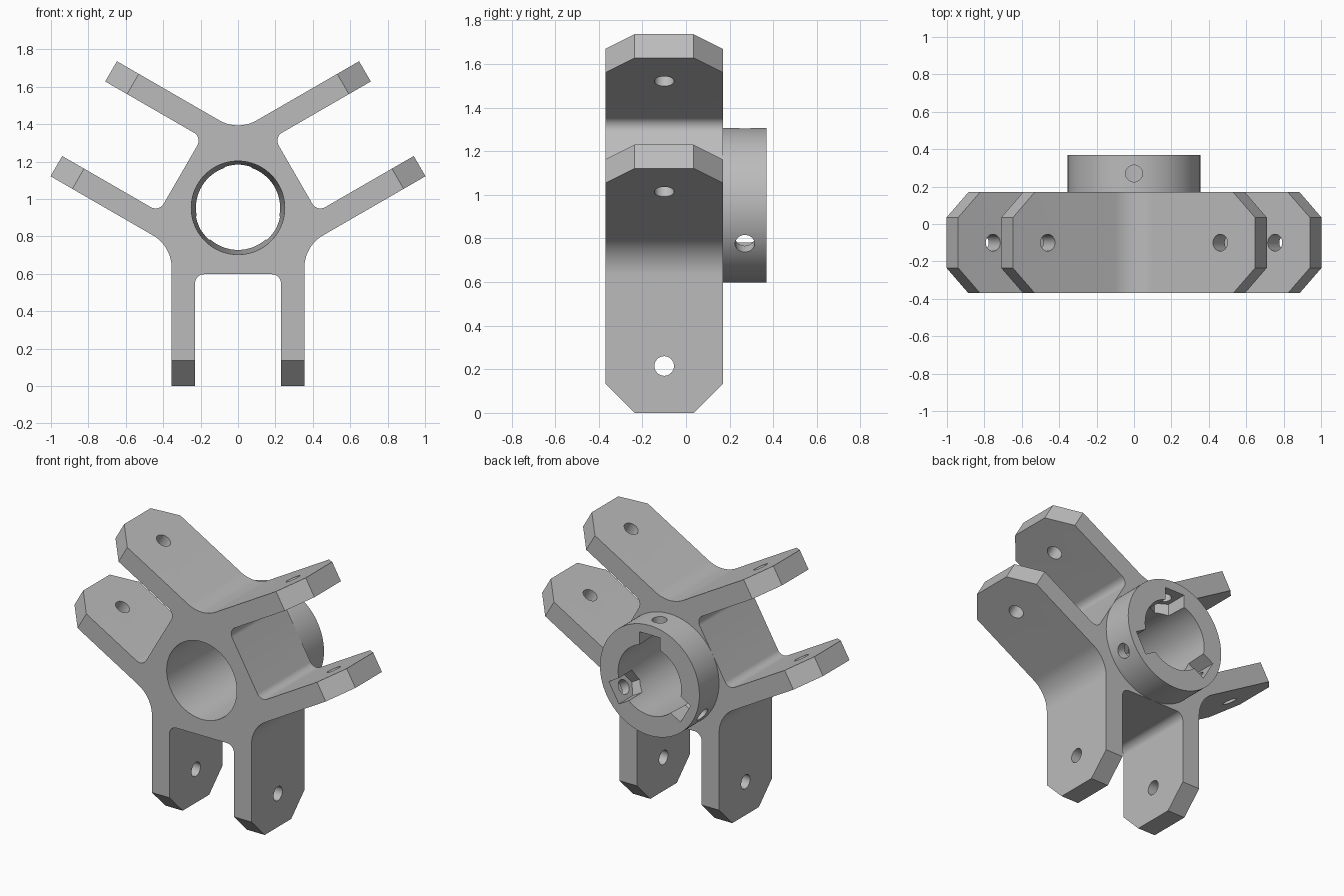
import bpy, bmesh, math
from mathutils import Matrix, Vector

if "Cube" in bpy.data.objects:
    bpy.data.objects.remove(bpy.data.objects["Cube"])

HUB_Z = 0.9525          # height of the hub axis
Y0, Y1, Y2 = -0.37, 0.17, 0.37   # front, back of arms, back of collar
OUT, INN = 0.355, 0.23  # outer / inner offset of each arm pair

# Sketch planes: columns give the world direction of (u, v, extrusion)
FRONT = Matrix(((1, 0, 0, 0), (0, 0, 1, 0), (0, 1, 0, 0), (0, 0, 0, 1)))  # x,z -> along y
SIDE = Matrix(((0, 0, 1, 0), (1, 0, 0, 0), (0, 1, 0, 0), (0, 0, 0, 1)))   # y,z -> along x
PLAN = Matrix.Identity(4)                                                 # x,y -> along z


def loft(name, pts_a, pts_b, a, b, plane, turn=0.0):
    """Solid between two outlines, turned about the hub axis."""
    m = Matrix.Translation((0, 0, HUB_Z)) @ Matrix.Rotation(turn, 4, 'Y') @ plane
    bm = bmesh.new()
    lo = [bm.verts.new(m @ Vector((u, v, a))) for u, v in pts_a]
    hi = [bm.verts.new(m @ Vector((u, v, b))) for u, v in pts_b]
    bm.faces.new(lo)
    bm.faces.new(hi)
    n = len(lo)
    for i in range(n):
        j = (i + 1) % n
        bm.faces.new((lo[i], lo[j], hi[j], hi[i]))
    bmesh.ops.recalc_face_normals(bm, faces=bm.faces)
    me = bpy.data.meshes.new(name)
    bm.to_mesh(me)
    bm.free()
    ob = bpy.data.objects.new(name, me)
    bpy.context.collection.objects.link(ob)
    return ob


def prism(name, pts, a, b, plane, turn=0.0):
    return loft(name, pts, pts, a, b, plane, turn)


def circle(r, n, cu=0.0, cv=0.0):
    return [(cu + r * math.cos(2 * math.pi * i / n),
             cv + r * math.sin(2 * math.pi * i / n)) for i in range(n)]


def fillet(p, c, q, r, n=10):
    """Arc points rounding corner c between p and q."""
    p, c, q = Vector(p), Vector(c), Vector(q)
    d1, d2 = (p - c).normalized(), (q - c).normalized()
    half = d1.angle(d2) / 2
    o = c + (d1 + d2).normalized() * r / math.sin(half)
    s = (c + d1 * r / math.tan(half) - o).normalized()
    e = (c + d2 * r / math.tan(half) - o).normalized()
    return [o + s.lerp(e, i / n).normalized() * r for i in range(n + 1)]


def combine(target, other, operation):
    mod = target.modifiers.new("cut", 'BOOLEAN')
    mod.operation, mod.solver, mod.object = operation, 'EXACT', other
    bpy.context.view_layer.objects.active = target
    bpy.ops.object.modifier_apply(modifier=mod.name)
    bpy.data.objects.remove(other, do_unlink=True)


# Body outline: one pair of arms, repeated three times
L = HUB_Z
crotch = (OUT, -OUT * math.tan(math.radians(30)))
after = Vector(crotch) + Vector((math.cos(math.radians(30)), math.sin(math.radians(30))))
sector = [Vector((-OUT, -L)), Vector((-INN, -L))]
sector += fillet((-INN, -L), (-INN, -OUT), (INN, -OUT), 0.05)
sector += fillet((-INN, -OUT), (INN, -OUT), (INN, -L), 0.05)
sector += [Vector((INN, -L)), Vector((OUT, -L))]
sector += fillet((OUT, -L), crotch, after, 0.2, 14)
outline = []
for k in range(3):
    c, s = math.cos(math.radians(120 * k)), math.sin(math.radians(120 * k))
    outline += [(c * x - s * z, s * x + c * z) for x, z in sector]
body = prism("six_arm_hub", outline, Y0, Y1, FRONT)

# Round collar on the back
combine(body, prism("collar", circle(0.3545, 128), Y1 - 0.05, Y2, FRONT), 'UNION')

# Tapered bore through the hub
combine(body, loft("bore", circle(0.2503, 96), circle(0.2247, 96),
                   Y0 - 0.01, Y2 + 0.01, FRONT), 'DIFFERENCE')

mid = (Y0 + Y1) / 2
w = 0.072
for k in range(3):
    t = math.radians(120 * k)
    # Chamfered arm tips
    for s in (-1, 1):
        edge = 0.27
        tri = [(mid + s * (edge - 0.165), -L - 0.03),
               (mid + s * (edge + 0.03), -L + 0.165),
               (mid + s * (edge + 0.03), -L - 0.03)]
        combine(body, prism("tip_cut", tri, -0.42, 0.42, SIDE, t), 'DIFFERENCE')
    # Bolt holes across each pair of arms
    combine(body, prism("arm_hole", circle(0.045, 32, mid, 0.215 - L),
                        -0.42, 0.42, SIDE, t), 'DIFFERENCE')
    # Nut slot in the bore, open to the back, with a pointed end
    yc = 0.27
    slot = [(-w, Y2 + 0.02), (-w, yc - w * 0.577), (0, yc - w * 1.155),
            (w, yc - w * 0.577), (w, Y2 + 0.02)]
    combine(body, prism("nut_slot", slot, 0.12, 0.295, PLAN, t), 'DIFFERENCE')
    # Radial screw hole in the collar
    combine(body, prism("collar_hole", circle(0.045, 32, 0, yc), 0.15, 0.42, PLAN, t), 'DIFFERENCE')

# Single grey colour
mat = bpy.data.materials.new("grey")
mat.diffuse_color = (0.5, 0.5, 0.5, 1)
mat.use_nodes = True
mat.node_tree.nodes["Principled BSDF"].inputs["Base Color"].default_value = mat.diffuse_color
body.data.materials.clear()
body.data.materials.append(mat)
for p in body.data.polygons:
    p.material_index = 0

bpy.ops.object.select_all(action='DESELECT')
body.select_set(True)
bpy.context.view_layer.objects.active = body
bpy.ops.object.shade_smooth_by_angle(angle=math.radians(25))
